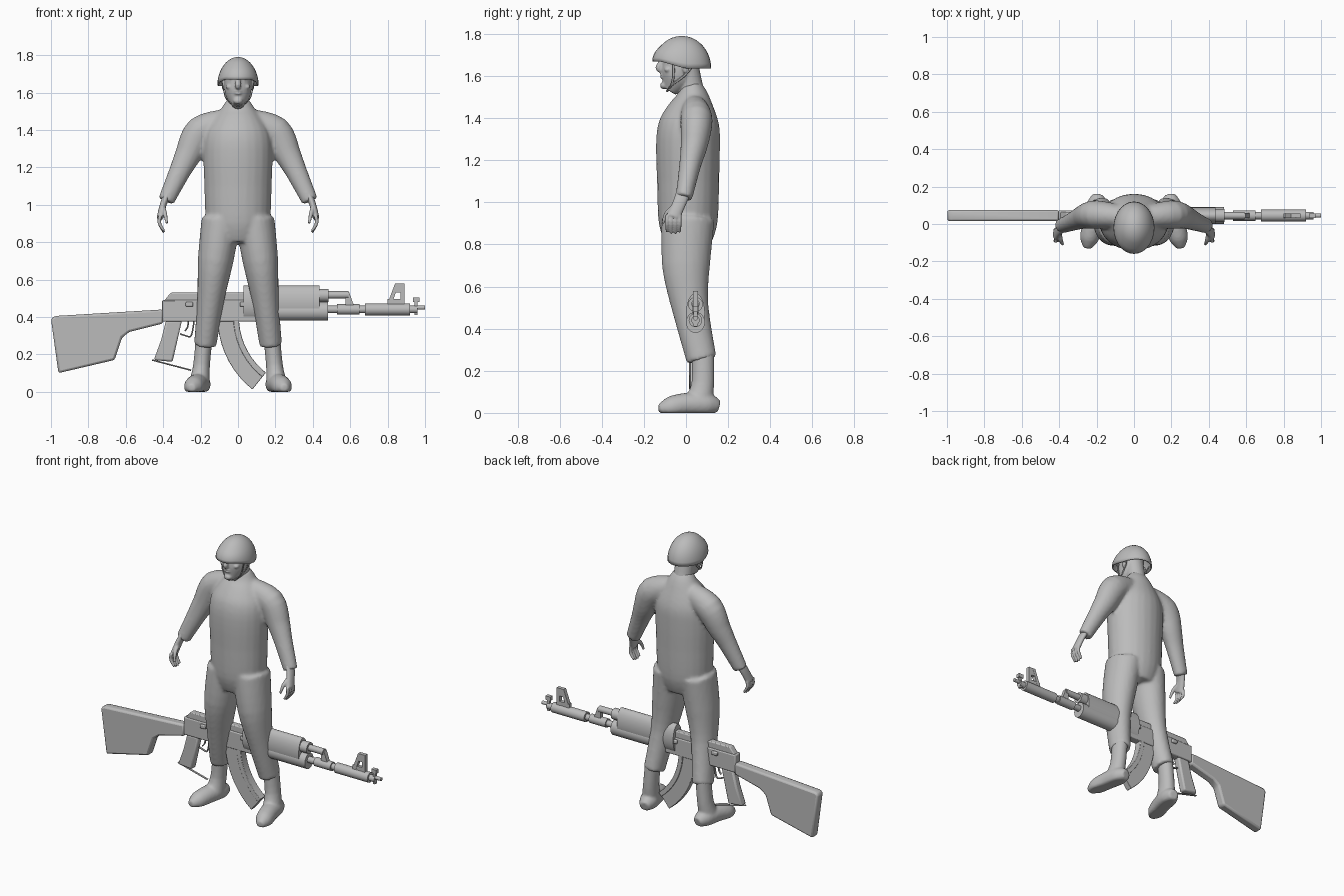
import bpy, bmesh, math
from mathutils import Vector, Matrix

if "Cube" in bpy.data.objects:
    bpy.data.objects.remove(bpy.data.objects["Cube"])

shade = (.5, .5, .5, 1)
grey = bpy.data.materials.new("plain grey")
grey.use_nodes = True
grey.diffuse_color = shade
grey.node_tree.nodes["Principled BSDF"].inputs["Base Color"].default_value = shade

across_x, across_y = Vector((1, 0, 0)), Vector((0, 1, 0))
gun_y = .045
mirrored_sides = {"left": 1, "right": -1}


def refine(stations):
    """Insert a smooth in-between station in every span."""
    last = len(stations) - 1
    result = [stations[0]]
    for i in range(last):
        before, after = stations[max(i - 1, 0)], stations[min(i + 2, last)]
        start, end = stations[i], stations[i + 1]
        result.append((start + end) * .5625 - (before + after) * .0625)
        result.append(end)
    return result


def tube(bm, stations, flat=1, axis=across_y, sides=24, rounds=2):
    """Loft ellipses along (x, y, z, radius); flat scales the radius along the axis."""
    stations = [Vector(station) for station in stations]
    for _ in range(rounds):
        stations = refine(stations)
    last = len(stations) - 1
    rings = []
    for i, station in enumerate(stations):
        ahead, behind = stations[min(i + 1, last)], stations[max(i - 1, 0)]
        direction = (ahead - behind).to_3d().normalized()
        along = (axis - direction * axis.dot(direction)).normalized()
        across = direction.cross(along)
        ring = []
        for k in range(sides):
            angle = math.tau * k / sides
            offset = across * math.cos(angle) + along * (flat * math.sin(angle))
            ring.append(bm.verts.new(station.to_3d() + offset * station.w))
        rings.append(ring)
    for lower, upper in zip(rings, rings[1:]):
        for k in range(sides):
            bm.faces.new((lower[k - 1], lower[k], upper[k], upper[k - 1]))
    bm.faces.new(rings[0])
    bm.faces.new(rings[-1])


def ball(bm, centre, radii):
    placement = Matrix.Translation(centre) @ Matrix.Diagonal((*radii, 1))
    bmesh.ops.create_uvsphere(bm, u_segments=28, v_segments=20, radius=1, matrix=placement)


def prism(bm, outline, half):
    """Extrude an x-z outline across the thickness of the weapon."""
    near = [bm.verts.new((x, gun_y - half, z)) for x, z in outline]
    far = [bm.verts.new((x, gun_y + half, z)) for x, z in outline]
    bm.faces.new(near)
    bm.faces.new(far)
    for k in range(len(near)):
        bm.faces.new((near[k - 1], near[k], far[k], far[k - 1]))


def box(bm, left, right, bottom, top, half):
    prism(bm, [(left, bottom), (right, bottom), (right, top), (left, top)], half)


def rod(bm, left, right, height, radius, flat=1):
    ends = [(x, gun_y, height, radius) for x in (left, right)]
    tube(bm, ends, flat, rounds=0)


def wire(bm, path):
    tube(bm, [(x, gun_y, z, .004) for x, z in path], flat=2, sides=8)


def finish(bm, name, voxel=0, bevel=0, shell=0):
    """Turn the mesh into a named object with its modifiers."""
    bmesh.ops.recalc_face_normals(bm, faces=bm.faces)
    mesh = bpy.data.meshes.new(name)
    bm.to_mesh(mesh)
    bm.free()
    part = bpy.data.objects.new(name, mesh)
    bpy.context.collection.objects.link(part)
    mesh.materials.append(grey)
    bpy.context.view_layer.objects.active = part
    part.select_set(True)
    bpy.ops.object.shade_smooth_by_angle(angle=math.radians(35))
    part.select_set(False)
    if shell:
        part.modifiers.new("shell", "SOLIDIFY").thickness = shell
    if voxel:
        merge = part.modifiers.new("merge", "REMESH")
        merge.mode = "VOXEL"
        merge.voxel_size = voxel
        merge.use_smooth_shade = True
        part.modifiers.new("soften", "SMOOTH").iterations = 4
    if bevel:
        rounding = part.modifiers.new("rounding", "BEVEL")
        rounding.width = bevel
        rounding.segments = 2


# Suit: torso, sleeves and trousers blended into one skin
bm = bmesh.new()
tube(bm, [(0, .01, .8, .13), (0, .01, .9, .17), (0, .01, 1.1, .18), (0, .01, 1.3, .185),
          (0, .02, 1.4, .165), (0, .03, 1.5, .1), (0, .02, 1.56, .06)], flat=.82)
for side in mirrored_sides.values():
    tube(bm, [(side * .08, .04, 1.44, .07), (side * .2, .05, 1.39, .085),
              (side * .26, .04, 1.28, .073), (side * .31, .02, 1.18, .058),
              (side * .385, -.01, 1.02, .044)], flat=.9)
    tube(bm, [(side * .09, .01, .92, .105), (side * .12, 0, .7, .095),
              (side * .145, .02, .5, .073), (side * .175, .075, .25, .06)], flat=1.2)
finish(bm, "suit", voxel=.011)

for name, side in mirrored_sides.items():
    # Boots, turned slightly outward with flat soles
    bm = bmesh.new()
    tube(bm, [(side * .19, .155, .03, .03), (side * .2, .1, .04, .055),
              (side * .22, 0, .04, .055), (side * .24, -.08, .025, .05),
              (side * .25, -.13, .02, .02)], axis=across_x)
    tube(bm, [(side * .205, .06, .05, .055), (side * .195, .08, .14, .045),
              (side * .18, .08, .3, .045)], flat=1.2)
    for vert in bm.verts:
        vert.co.z = max(vert.co.z, 0)
    finish(bm, name + "_boot", voxel=.008)

    # Hands with curled fingers and a thumb
    bm = bmesh.new()
    tube(bm, [(side * .38, -.01, 1.05, .02), (side * .4, -.03, 1, .018),
              (side * .417, -.06, .93, .018)], flat=1.8)
    for finger in range(4):
        y = -.09 + finger / 50
        tip = .86 - .01 * math.sin(finger)
        tube(bm, [(side * .417, y, .94, .01), (side * .42, y, .9, .01),
                  (side * .395, y, tip, .007)], sides=10)
    tube(bm, [(side * .4, -.05, .98, .014), (side * .39, -.09, .95, .012),
              (side * .38, -.11, .9, .007)], sides=10)
    finish(bm, name + "_hand", voxel=.005)

# Head, neck and facial features
bm = bmesh.new()
tube(bm, [(0, .03, 1.5, .065), (0, .02, 1.56, .058), (0, 0, 1.65, .06)])
tube(bm, [(0, -.08, 1.53, .03), (0, -.05, 1.58, .064), (0, -.03, 1.64, .073),
          (0, -.02, 1.74, .07)], flat=1.15)
tube(bm, [(0, -.1, 1.69, .01), (0, -.13, 1.64, .016), (0, -.11, 1.625, .012)])
ball(bm, (0, -.105, 1.555), (.025, .018, .018))
for lip in (1.594, 1.606):
    ball(bm, (0, -.11, lip), (.022, .014, .006))
for side in mirrored_sides.values():
    ball(bm, (side * .033, -.1, 1.68), (.026, .014, .007))
    ball(bm, (side * .045, -.085, 1.63), (.02, .018, .014))
    ball(bm, (side * .077, 0, 1.64), (.01, .018, .03))
finish(bm, "head", voxel=.005)

# Helmet: open dome with a raised front rim
bm = bmesh.new()
ball(bm, (0, -.02, 1.635), (.11, .14, .155))
below = [vert for vert in bm.verts if vert.co.z < 1.63]
bmesh.ops.delete(bm, geom=below, context="VERTS")
for vert in bm.verts:
    front = min(max(-vert.co.y * 8, 0), 1)
    vert.co.z += front * max(0, 1.74 - vert.co.z) / 3
finish(bm, "helmet", shell=.008)

# Chin straps
bm = bmesh.new()
for side in mirrored_sides.values():
    for y in (-.06, .04):
        tube(bm, [(side * .086, y, 1.66, .003), (side * .074, y / 2 - .03, 1.6, .003),
                  (side * .055, -.07, 1.555, .003), (0, -.09, 1.527, .003)], flat=2, sides=8)
finish(bm, "chin_straps")

# Rifle stock
bm = bmesh.new()
prism(bm, [(-1, .39), (-.96, .1), (-.66, .17), (-.62, .29), (-.58, .32),
           (-.4, .365), (-.4, .44), (-.98, .405)], half=.03)
finish(bm, "stock", bevel=.012)

# Receiver with top cover and bolt handle
bm = bmesh.new()
box(bm, -.405, .21, .376, .49, half=.027)
prism(bm, [(-.4, .48), (.05, .48), (.05, .53), (-.36, .53)], half=.02)
for x in (.01, -.28):
    box(bm, x, x + .04, .455, .48, half=.04)
finish(bm, "receiver", bevel=.006)

# Handguard
bm = bmesh.new()
rod(bm, .03, .435, .475, radius=.093, flat=.48)
rod(bm, .2, .48, .43, radius=.05, flat=.9)
rod(bm, .43, .485, .515, radius=.035)
finish(bm, "handguard")

# Barrel with sleeves, gas tube and muzzle
bm = bmesh.new()
rod(bm, .47, .96, .44, radius=.02)
rod(bm, .53, .65, .44, radius=.028)
rod(bm, .68, .92, .44, radius=.032)
rod(bm, .95, 1, .45, radius=.011)
rod(bm, .48, .59, .518, radius=.02)
prism(bm, [(.575, .46), (.62, .46), (.595, .53), (.575, .53)], half=.014)
finish(bm, "barrel")

# Front sights, the larger one with an opening
bm = bmesh.new()
prism(bm, [(.795, .46), (.82, .46), (.86, .58), (.84, .58)], half=.012)
box(bm, .87, .89, .46, .58, half=.012)
box(bm, .84, .88, .53, .58, half=.011)
box(bm, .8, .88, .46, .495, half=.011)
box(bm, .945, .96, .41, .5, half=.009)
box(bm, .935, .97, .48, .505, half=.012)
finish(bm, "sights")

# Pistol grip
bm = bmesh.new()
prism(bm, [(-.385, .38), (-.3, .38), (-.35, .16), (-.45, .17), (-.41, .28)], half=.024)
finish(bm, "pistol_grip", bevel=.01)

# Trigger, its guard and a loose sling strip
bm = bmesh.new()
wire(bm, [(-.31, .31), (-.28, .3), (-.25, .3), (-.235, .38)])
wire(bm, [(-.265, .38), (-.27, .345), (-.285, .325)])
wire(bm, [(-.46, .17), (-.25, .115)])
finish(bm, "trigger_guard_and_strip")

# Curved magazine with a raised spine, both bent around one centre
bm = bmesh.new()
for inner, outer, half in ((.385, .495, .02), (.38, .41, .026)):
    bends = [step / 10 for step in range(10)]
    arcs = [(radius, bend) for bend in bends for radius in [inner]]
    arcs += [(radius, bend) for bend in reversed(bends) for radius in [outer]]
    prism(bm, [(.385 - r * math.cos(bend), .4 - r * math.sin(bend)) for r, bend in arcs], half)
finish(bm, "magazine", bevel=.003)
